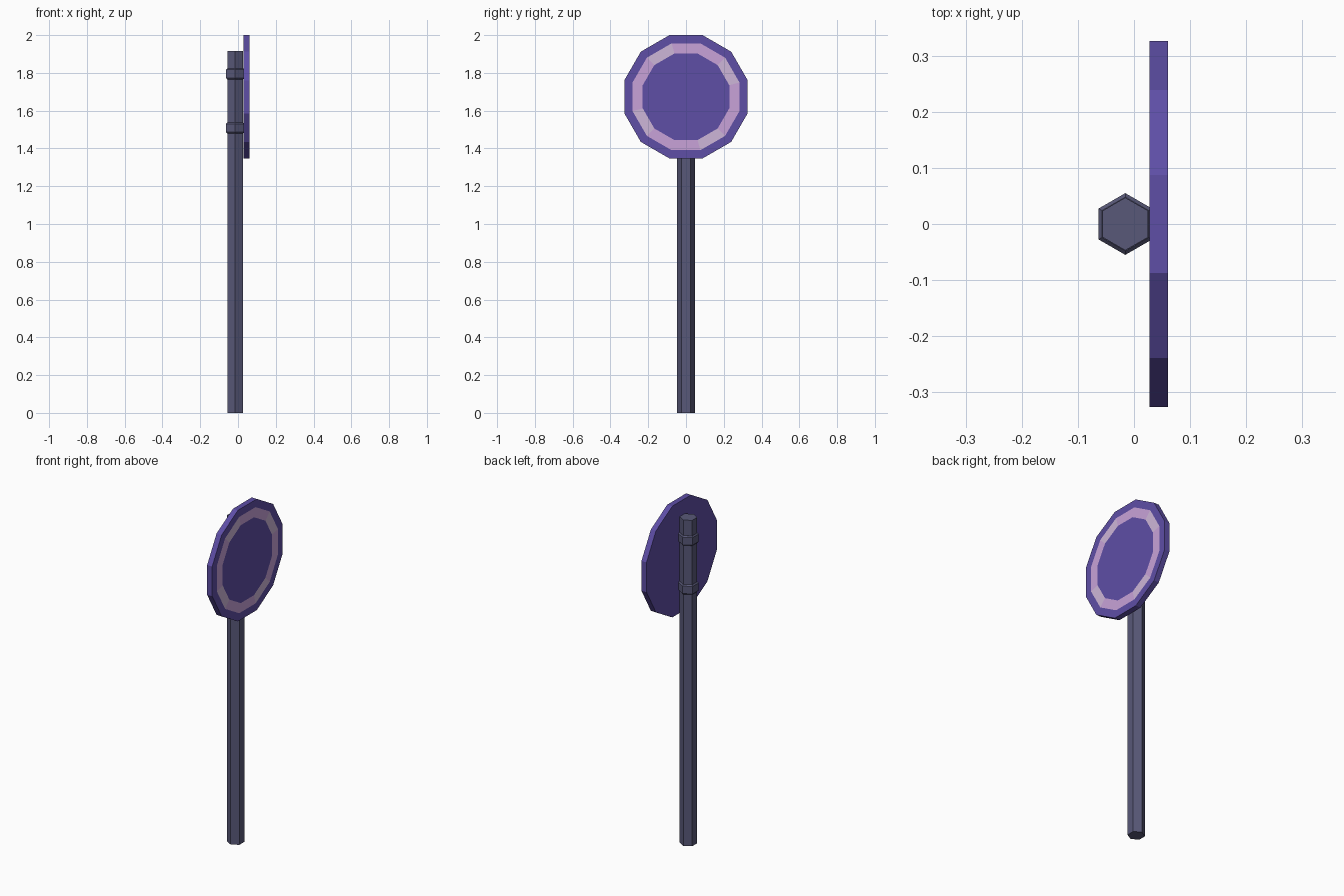
import bpy, bmesh, math

if "Cube" in bpy.data.objects:
    bpy.data.objects.remove(bpy.data.objects["Cube"])


def srgb(r, g, b):
    f = lambda c: c / 12.92 if c <= 0.04045 else ((c + 0.055) / 1.055) ** 2.4
    return (f(r / 255), f(g / 255), f(b / 255), 1)


def material(name, rgb):
    m = bpy.data.materials.new(name)
    m.diffuse_color = srgb(*rgb)
    m.use_nodes = True
    m.node_tree.nodes["Principled BSDF"].inputs["Base Color"].default_value = m.diffuse_color
    return m


STEEL = material("grey steel", (88, 88, 120))
PURPLE = material("purple", (94, 78, 166))
PINK = material("lilac pink", (200, 162, 216))
PALE = material("pale lilac", (206, 182, 216))

POLE_X = -0.0155


def finish(name, bm, mats):
    bmesh.ops.recalc_face_normals(bm, faces=bm.faces)
    me = bpy.data.meshes.new(name)
    bm.to_mesh(me)
    bm.free()
    for m in mats:
        me.materials.append(m)
    ob = bpy.data.objects.new(name, me)
    bpy.context.collection.objects.link(ob)
    return ob


def hex_column(name, profile):
    """Six-sided column from (radius, z) rings, corners on the y axis."""
    bm = bmesh.new()
    rings = [[bm.verts.new((POLE_X + r * math.sin(k * math.pi / 3),
                            r * math.cos(k * math.pi / 3), z)) for k in range(6)]
             for r, z in profile]
    for a, b in zip(rings, rings[1:]):
        for k in range(6):
            n = (k + 1) % 6
            bm.faces.new((a[k], a[n], b[n], b[k]))
    bm.faces.new(rings[0])
    bm.faces.new(rings[-1])
    return finish(name, bm, [STEEL])


# Post and the two clamps holding the sign
hex_column("post", [(0.047, 0), (0.047, 1.915)])
for name, z in (("lower_clamp", 1.508), ("upper_clamp", 1.795)):
    hex_column(name, [(0.048, z - 0.029), (0.055, z - 0.022),
                      (0.055, z + 0.022), (0.048, z + 0.029)])

# Twelve-sided sign disc, with the painted ring inset on its face
SIDES, CZ, X0, X1 = 12, 1.6735, 0.028, 0.061
bm = bmesh.new()


def ring(apothem, x):
    r = apothem / math.cos(math.pi / SIDES)
    return [bm.verts.new((x, r * math.cos((k + 0.5) * math.tau / SIDES),
                          CZ + r * math.sin((k + 0.5) * math.tau / SIDES)))
            for k in range(SIDES)]


rings = [ring(0.3265, X0), ring(0.3265, X1), ring(0.283, X1), ring(0.229, X1)]
for i, (a, b) in enumerate(zip(rings, rings[1:])):
    for k in range(SIDES):
        n = (k + 1) % SIDES
        f = bm.faces.new((a[k], a[n], b[n], b[k]))
        if i == 2:
            f.material_index = 2 if k % 3 == 0 else 1
bm.faces.new(rings[0])
bm.faces.new(rings[-1])
finish("sign_disc", bm, [PURPLE, PINK, PALE])
